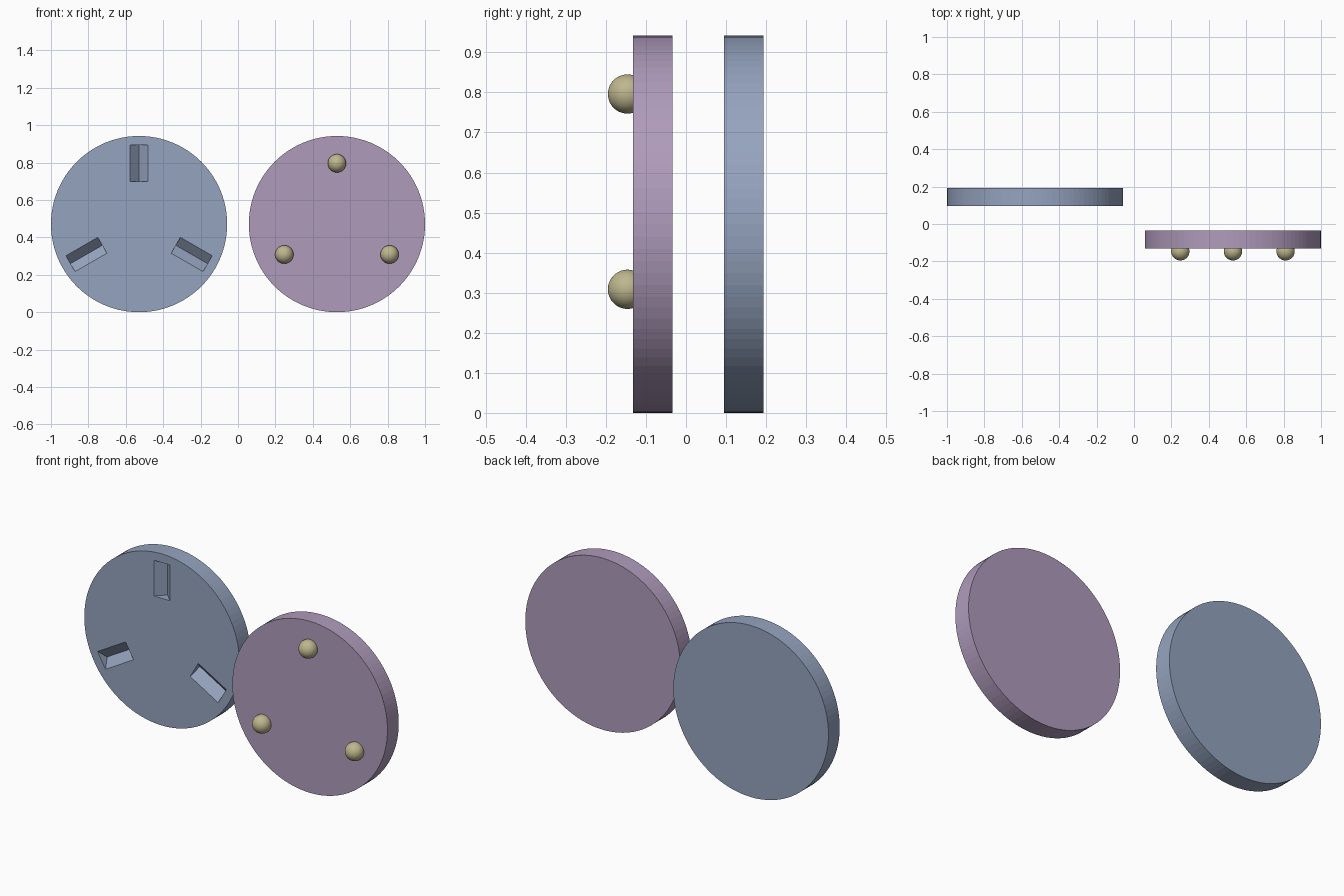
import bpy, bmesh
from math import radians
from mathutils import Matrix, Vector

if "Cube" in bpy.data.objects:
    bpy.data.objects.remove(bpy.data.objects["Cube"])

R, T = 0.471, 0.098          # disc radius and thickness
BALL_R, PITCH = 0.049, 0.325  # ball radius, ball circle radius
CX, CZ = 0.529, 0.471         # disc centres at x = -CX / +CX


def material(name, rgb):
    m = bpy.data.materials.new(name)
    m.diffuse_color = (*rgb, 1)
    m.use_nodes = True
    m.node_tree.nodes["Principled BSDF"].inputs["Base Color"].default_value = m.diffuse_color
    return m


def make(name, bm, mat=None):
    bmesh.ops.recalc_face_normals(bm, faces=bm.faces)
    me = bpy.data.meshes.new(name)
    bm.to_mesh(me)
    bm.free()
    ob = bpy.data.objects.new(name, me)
    bpy.context.collection.objects.link(ob)
    if mat:
        me.materials.append(mat)
    return ob


def disc(name, x, y_front, mat):
    bm = bmesh.new()
    place = Matrix.Translation((x, y_front + T / 2, CZ)) @ Matrix.Rotation(radians(90), 4, 'X')
    bmesh.ops.create_cone(bm, cap_ends=True, segments=96, radius1=R, radius2=R,
                          depth=T, matrix=place)
    return make(name, bm, mat)


def spoke(x, y, i):
    """Transform of the i-th of three stations around a disc centre."""
    return (Matrix.Translation((x, y, CZ)) @ Matrix.Rotation(radians(120 * i), 4, 'Y')
            @ Matrix.Translation((0, 0, PITCH)))


blue = material("groove_disc_blue", (0.30, 0.37, 0.52))
purple = material("ball_disc_purple", (0.43, 0.33, 0.50))
brass = material("ball_brass", (0.52, 0.47, 0.27))

# Rear disc with three radial V grooves
groove_disc = disc("groove_disc", -CX, 0.095, blue)
bm = bmesh.new()
half_len, w, e = 0.098, 0.049, 0.02
for i in range(3):
    m = spoke(-CX, 0.095, i)
    ends = [[bm.verts.new(m @ Vector((x, y, z))) for x, y in
             ((-w - e, -e), (w + e, -e), (0, w))] for z in (-half_len, half_len)]
    a, b = ends
    bm.faces.new(a)
    bm.faces.new(b[::-1])
    for k in range(3):
        n = (k + 1) % 3
        bm.faces.new((a[k], b[k], b[n], a[n]))
cutter = make("groove_cutter", bm, blue)
cutter.hide_render = True
mod = groove_disc.modifiers.new("grooves", 'BOOLEAN')
mod.operation, mod.solver, mod.object = 'DIFFERENCE', 'EXACT', cutter
bpy.context.view_layer.objects.active = groove_disc
groove_disc.select_set(True)
bpy.ops.object.modifier_apply(modifier=mod.name)
bpy.data.objects.remove(cutter)

# Front disc with three balls half sunk in its face
disc("ball_disc", CX, -0.132, purple)
for i in range(3):
    bm = bmesh.new()
    bmesh.ops.create_uvsphere(bm, u_segments=48, v_segments=24, radius=BALL_R,
                              matrix=spoke(CX, -0.146, i))
    for f in bm.faces:
        f.smooth = True
    make(f"ball_{i + 1}", bm, brass)
